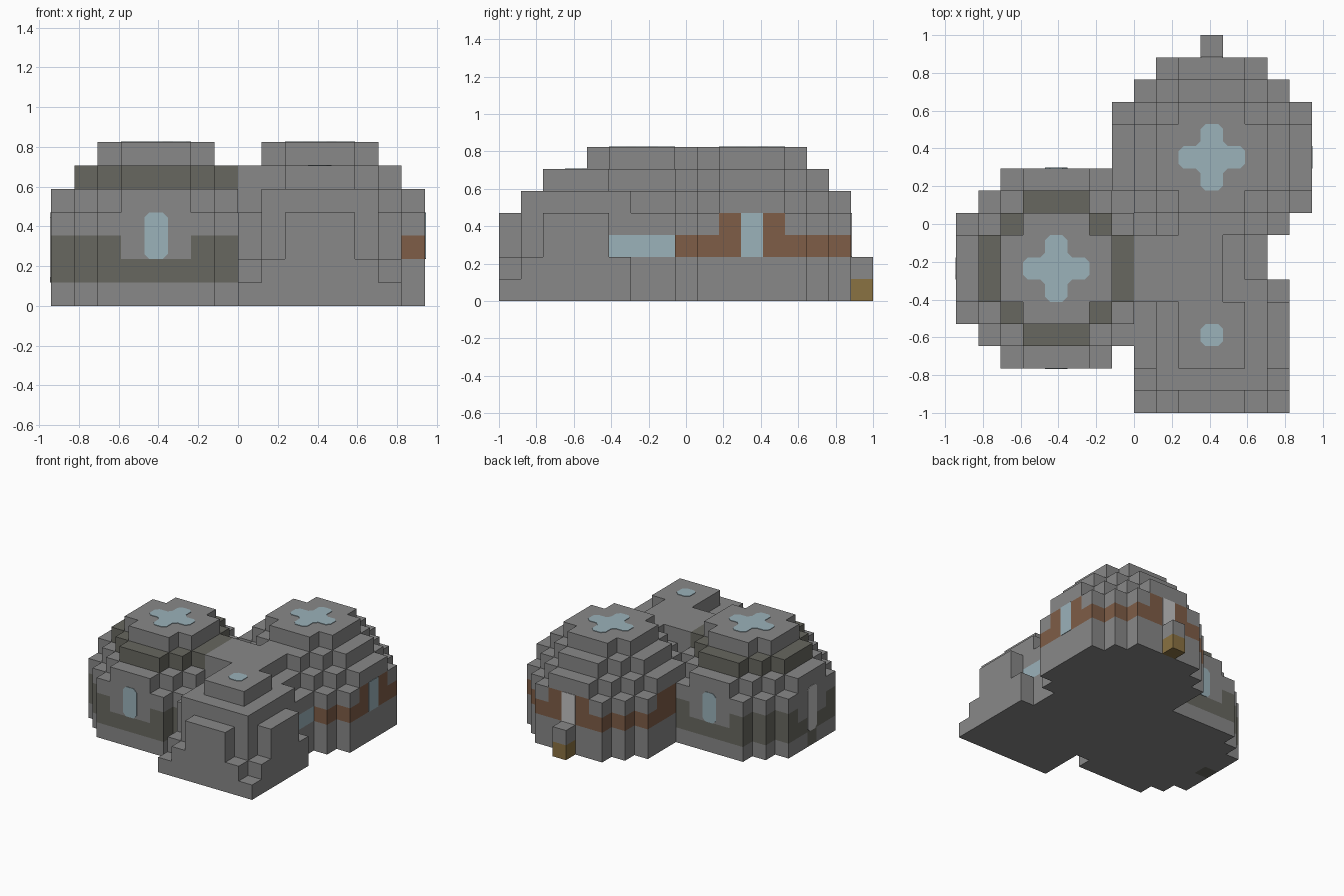
import bpy
import bmesh
from mathutils import Vector

if "Cube" in bpy.data.objects:
    bpy.data.objects.remove(bpy.data.objects["Cube"])

U = 2 / 17  # block size


def make_material(name, rgb):
    mat = bpy.data.materials.new(name)
    mat.use_nodes = True
    mat.diffuse_color = (*rgb, 1)
    mat.node_tree.nodes["Principled BSDF"].inputs["Base Color"].default_value = (*rgb, 1)
    return mat


MATS = [
    make_material("stone_gray", (0.246, 0.246, 0.246)),
    make_material("olive_gray", (0.136, 0.136, 0.115)),
    make_material("pale_blue_glass", (0.328, 0.445, 0.491)),
    make_material("brown", (0.209, 0.109, 0.063)),
    make_material("ochre", (0.254, 0.168, 0.054)),
    make_material("door_gray", (0.55, 0.55, 0.55)),
]
GRAY, OLIVE, GLASS, BROWN, OCHRE, DOOR = range(len(MATS))

LEFT, RIGHT, FRONT = (4, 6), (11, 11), (11, 3)  # dome centres in blocks


def dome(centre, radius, limit, colour, skirt=None):
    """Upright wall that turns into a stepped dome above block level 2."""
    cells = {}
    span = range(-radius, radius + 1)
    for dx in span:
        for dy in span:
            for k in range(7):
                rise = max(k - 2, 0)
                inside = dx * dx + dy * dy + rise * rise <= limit
                if inside or (skirt and skirt(dx, dy, k)):
                    cells[centre[0] + dx, centre[1] + dy, k] = colour(dx, dy, k)
    return cells


def olive_bands(dx, dy, k):
    near_window = max(abs(dx), abs(dy)) == 4 and min(abs(dx), abs(dy)) <= 1
    if k in (1, 5) or (k == 2 and not near_window):
        return OLIVE
    return OLIVE if (dx, dy, k) == (-4, 0, 0) else GRAY


def brown_band(dx, dy, k):
    beside_window = max(abs(dx), abs(dy)) == 4 and min(abs(dx), abs(dy)) <= 1
    return BROWN if k == 2 or (k == 3 and beside_window) else GRAY


def front_skirt(dx, dy, k):
    corner = abs(dx) == 3 and abs(dy) == 3
    return k == 0 and not (dx == 3 and dy == 3) or k == 1 and not corner


def passage():
    cells = {}
    for i in range(8, 14):
        top = 5 if i < 12 else 16 - i
        for j in range(5, 8):
            for k in range(top + 1):
                cells[i, j, k] = GLASS if (i, k) == (13, 2) else GRAY
    return cells


# Parts in order of priority where they overlap
parts = {
    "passage": passage(),
    "front_dome": dome(FRONT, 3, 12, lambda dx, dy, k: GRAY, front_skirt),
    "left_dome": dome(LEFT, 4, 21, olive_bands),
    "right_dome": dome(RIGHT, 4, 21, brown_band),
    "back_step": {(11, 16, 0): OCHRE, (11, 16, 1): GRAY},
}
# Upright walls stay inside the same round footprint
owner = {}
for name, cells in parts.items():
    for cell in cells:
        owner.setdefault(cell, name)


def block_centre(cell):
    i, j, k = cell
    return Vector((i - 7.5, j - 8, k + 0.5)) * U


def finish(bm, name):
    mesh = bpy.data.meshes.new(name)
    bm.to_mesh(mesh)
    bm.free()
    for mat in MATS:
        mesh.materials.append(mat)
    obj = bpy.data.objects.new(name, mesh)
    bpy.context.collection.objects.link(obj)
    return obj


def build_blocks(name, cells):
    """Only the outward faces of the joined blocks."""
    bm = bmesh.new()
    for cell, colour in cells.items():
        if owner[cell] != name:
            continue
        for axis in range(3):
            for sign in (1, -1):
                step = [0, 0, 0]
                step[axis] = sign
                if tuple(c + s for c, s in zip(cell, step)) in owner:
                    continue
                ring = []
                for a, b in ((-1, -1), (1, -1), (1, 1), (-1, 1))[::sign]:
                    offset = Vector((0, 0, 0))
                    offset[axis] = sign
                    offset[(axis + 1) % 3] = a
                    offset[(axis + 2) % 3] = b
                    ring.append(bm.verts.new(block_centre(cell) + offset * U / 2))
                bm.faces.new(ring).material_index = colour
    bmesh.ops.remove_doubles(bm, verts=bm.verts, dist=0.001)
    finish(bm, name)


for name, cells in parts.items():
    build_blocks(name, cells)


def plate(name, outline, centre, side, normal, colour):
    """Thin panel: outline is in block units along side and up."""
    n, s = Vector(normal), Vector(side)
    up = n.cross(s)
    bm = bmesh.new()
    ring = [bm.verts.new(centre + (s * a + up * b) * U) for a, b in outline]
    face = bm.faces.new(ring)
    extruded = bmesh.ops.extrude_face_region(bm, geom=[face])["geom"]
    moved = [g for g in extruded if isinstance(g, bmesh.types.BMVert)]
    bmesh.ops.translate(bm, verts=moved, vec=n * 0.004)
    bmesh.ops.recalc_face_normals(bm, faces=bm.faces)
    for f in bm.faces:
        f.material_index = colour
    finish(bm, name)


def panel(width, height, cut=0.22):
    """Rectangle with clipped corners."""
    w, h = width / 2, height / 2
    return [(w - cut, -h), (w, cut - h), (w, h - cut), (w - cut, h),
            (cut - w, h), (-w, h - cut), (-w, cut - h), (cut - w, -h)]


def cross(cut=0.22):
    """Plus shape with clipped ends and inner corners."""
    arm = [(1.5, cut - 0.5), (1.5, 0.5 - cut), (1.5 - cut, 0.5),
           (0.5 + cut, 0.5), (0.5, 0.5 + cut), (0.5, 1.5 - cut)]
    points = []
    for turn in range(4):
        for a, b in arm:
            for _ in range(turn):
                a, b = -b, a
            points.append((a, b))
    return points


# Roof lights
UP = (0, 0, 1)
for name, spot, top, outline in (("left", LEFT, 6, cross()), ("right", RIGHT, 6, cross()),
                                 ("front", FRONT, 5, panel(1, 1))):
    base = block_centre((*spot, top)) + Vector(UP) * U / 2
    plate(name + "_roof_light", outline, base, (1, 0, 0), UP, GLASS)

# Wall windows and doors, placed on the flat sides of the domes
for name, spot, normal, low, tall, cut, colour in (
        ("left_front_window", LEFT, (0, -1, 0), 2, 2, 0.22, GLASS),
        ("left_back_window", LEFT, (0, 1, 0), 2, 2, 0.22, GLASS),
        ("left_side_door", LEFT, (-1, 0, 0), 1, 3, 0.22, DOOR),
        ("right_side_window", RIGHT, (1, 0, 0), 2, 2, 0.02, GLASS),
        ("right_back_door", RIGHT, (0, 1, 0), 2, 2, 0.02, DOOR)):
    n = Vector(normal)
    base = block_centre((*spot, 0)) + n * 4.5 * U
    base.z = (low + tall / 2) * U
    plate(name, panel(1, tall, cut), base, Vector(UP).cross(n), normal, colour)
